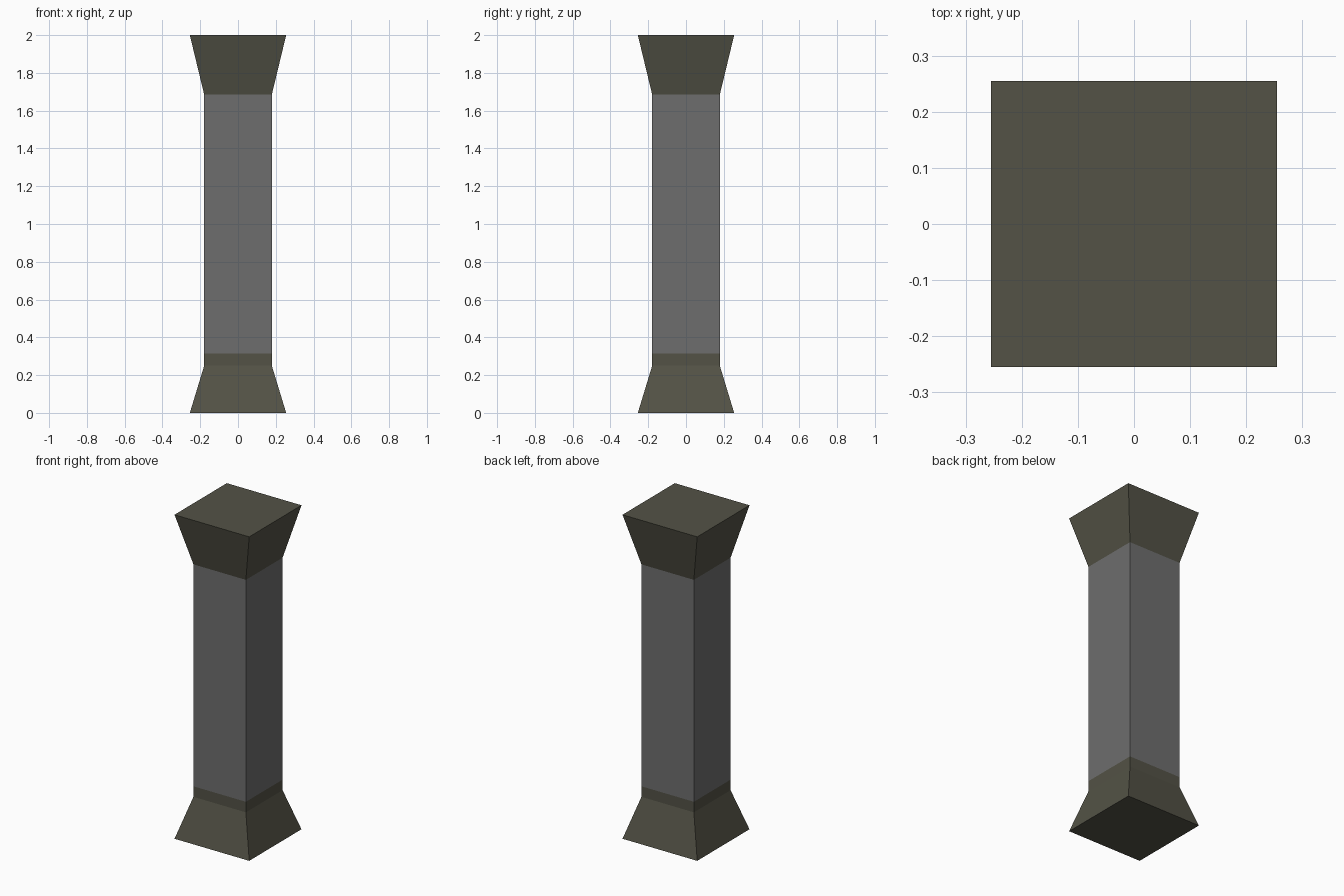
import bpy
import bmesh

cube = bpy.data.objects.get("Cube")
if cube:
    bpy.data.objects.remove(cube, do_unlink=True)


def make_material(name, color):
    mat = bpy.data.materials.new(name)
    mat.use_nodes = True
    mat.diffuse_color = color
    bsdf = next(n for n in mat.node_tree.nodes if n.type == 'BSDF_PRINCIPLED')
    bsdf.inputs["Base Color"].default_value = color
    return mat


def square_loft(name, profile, mat, cap_bottom=False, cap_top=False):
    """Loft square rings through (half width, height) pairs."""
    bm = bmesh.new()
    corners = ((-1, -1), (1, -1), (1, 1), (-1, 1))
    rings = [[bm.verts.new((x * w, y * w, z)) for x, y in corners]
             for w, z in profile]
    for low, high in zip(rings, rings[1:]):
        for i in range(4):
            j = (i + 1) % 4
            bm.faces.new((low[i], low[j], high[j], high[i]))
    if cap_bottom:
        bm.faces.new(rings[0][::-1])
    if cap_top:
        bm.faces.new(rings[-1])
    mesh = bpy.data.meshes.new(name)
    bm.to_mesh(mesh)
    bm.free()
    mesh.materials.append(mat)
    obj = bpy.data.objects.new(name, mesh)
    bpy.context.collection.objects.link(obj)
    return obj


trim = make_material("olive_grey_trim", (0.087, 0.085, 0.061, 1))
stone = make_material("grey_stone", (0.155, 0.155, 0.155, 1))

SHAFT, FLARE = 0.179, 0.255

# Flared foot with a straight collar
square_loft("base", [(FLARE, 0), (SHAFT, 0.25), (SHAFT, 0.315)], trim, cap_bottom=True)
# Plain square shaft
square_loft("shaft", [(SHAFT, 0.315), (SHAFT, 1.685)], stone)
# Flared head
square_loft("capital", [(SHAFT, 1.685), (FLARE, 2)], trim, cap_top=True)
